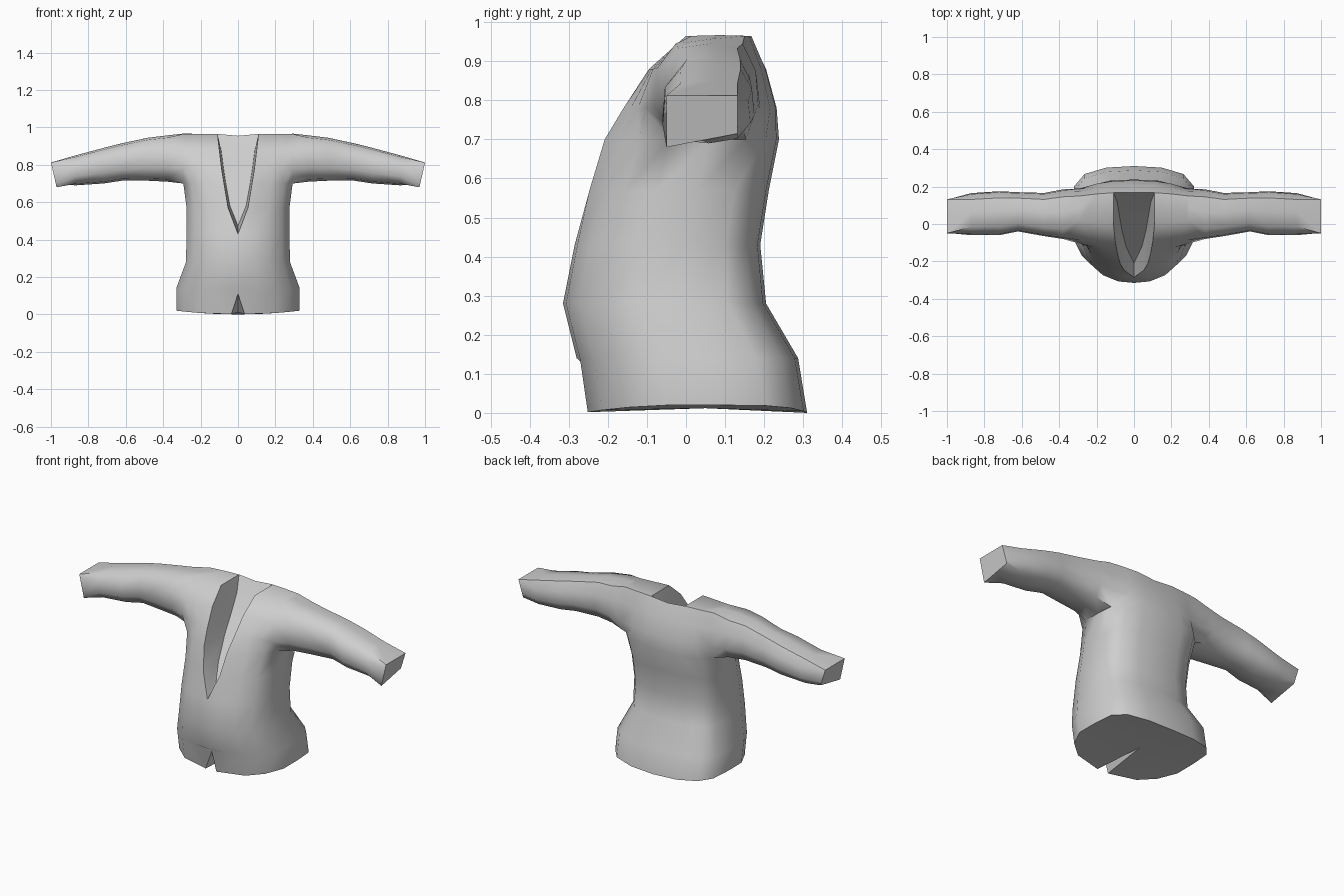
import bpy, bmesh, math

cube = bpy.data.objects.get("Cube")
if cube:
    bpy.data.objects.remove(cube, do_unlink=True)

mat = bpy.data.materials.new("grey cloth")
mat.use_nodes = True
GREY = (0.62, 0.62, 0.62, 1)
mat.diffuse_color = GREY
for node in mat.node_tree.nodes:
    if node.type == 'BSDF_PRINCIPLED':
        node.inputs["Base Color"].default_value = GREY

bm = bmesh.new()


def vert(x, y, z):
    return bm.verts.new((x, y, z))


def face(*vs):
    bm.faces.new(vs)


def lerp(a, b, t):
    return a + (b - a) * t


# Half torso outline from front centre (0) to back centre (9): width, depth
OUTLINE = [(0, -1), (.3, -.97), (.6, -.84), (.85, -.6), (1, -.25),
           (1, .2), (.97, .62), (.8, .85), (.45, .97), (0, 1)]
# Height, front, back, half width, neckline half width
BODY = [(0, -.26, .31, .33, 0), (.14, -.28, .287, .33, 0),
        (.28, -.315, .205, .278, 0), (.43, -.285, .19, .275, 0),
        (.57, -.247, .212, .275, .053), (.70, -.208, .238, .292, .075)]
rings = []
for i, (z, yf, yb, w, neck) in enumerate(BODY):
    ring = {}
    for k, (fx, fy) in enumerate(OUTLINE):
        x, y = w * fx, lerp(yf, yb, (fy + 1) / 2)
        h = z + (.02 * fx * fx if i == 0 else 0)
        if neck and k == 0:
            continue
        if neck and k == 1:
            x, y = neck, yf
        if i == 0 and k == 0:        # notch in the front hem
            y, h = -.245, .11
        if i == 0 and k == 1:
            x = .035
        ring[k] = vert(x, y, h)
    rings.append(ring)

# Chest and shoulder rows: height, neckline x and y, armhole front and back, back
CHEST = [(.78, .088, -.16, -.105, .19, .232), (.88, .10, -.095, -.085, .175, .205),
         (.965, .11, 0, .015, .15, .168)]
ARM_X = .29
for z, nx, ny, af, ab, yb in CHEST:
    ring = {}
    for k in range(1, 5):
        t = (k - 1) / 3
        ring[k] = vert(lerp(nx, ARM_X, t), lerp(ny, af, t), z)
    for k, x, t in ((6, ARM_X, 0), (7, .2, .6), (8, .11, .95), (9, 0, 1)):
        ring[k] = vert(x, lerp(ab, yb, t), z)
    rings.append(ring)
top = rings[-1]
top[5] = vert(ARM_X, .085, .967)
top[9].co.z = .955

# Torso skin
for i in range(8):
    a, b = rings[i], rings[i + 1]
    for k in range(9):
        if i >= 5 and k in (4, 5):
            continue                  # armhole
        if k == 0 and i == 3:
            face(a[0], a[1], b[1])    # point of the neckline
        elif k > 0 or i < 3:
            face(a[k], a[k + 1], b[k + 1], b[k])

# Shoulder top
face(top[3], top[4], top[5], top[6], top[7])
face(top[2], top[3], top[7])
face(top[1], top[2], top[7], top[8])

# Closed hem
hub = vert(0, .05, .012)
for k in range(9):
    face(hub, rings[0][k + 1], rings[0][k])

# Recessed neckline: walls and sloping inner panel
INNER = [(0, -.21, .475), (.043, -.12, .58), (.065, -.03, .70),
         (.077, .04, .78), (.09, .118, .88)]
inner = [vert(*p) for p in INNER]
mid = [inner[0]] + [vert(0, y, z) for x, y, z in INNER[1:]]
rim = [rings[3][0]] + [rings[i][1] for i in range(4, 8)]
for i in range(4):
    face(rim[i], rim[i + 1], inner[i + 1], inner[i])
    if i == 0:
        face(inner[0], inner[1], mid[1])
    else:
        face(inner[i], inner[i + 1], mid[i + 1], mid[i])
face(rim[4], top[1], inner[4])
face(top[1], top[8], inner[4])
face(top[8], top[9], mid[4], inner[4])

# Sleeve, from the armhole to the squared closed cuff
r5, r6, r7 = rings[5:8]
loop = [r5[4], r5[5], r5[6], r6[6], r7[6], top[6], top[5], top[4], r7[4], r6[4]]
SECTION = [(-.62, -.9), (.05, -1), (.7, -.85), (1, -.35), (.95, .35),
           (.7, .9), (.1, 1), (-.6, .9), (-.95, .4), (-1, -.4)]
# x, front, back, bottom, top
SLEEVE = [(.38, -.08, .185, .71, .957), (.48, -.065, .166, .715, .945),
          (.62, -.04, .17, .715, .915), (.72, -.06, .175, .70, .89),
          (.87, -.06, .165, .69, .85), (1, -.05, .132, .68, .812)]
for x, yf, yb, zb, zt in SLEEVE:
    cuff = x == 1
    nxt = []
    for fy, fz in SECTION:
        if cuff:
            fy, fz = (max(-1, min(1, 1.7 * f)) for f in (fy, fz))
        y, z = lerp(yf, yb, (fy + 1) / 2), lerp(zb, zt, (fz + 1) / 2)
        if cuff:
            z += .035 * (fy + 1) / 2 * (1 - fz) / 2
        nxt.append(vert(x - (.03 * (1 - fz) / 2 if cuff else 0), y, z))
    for k in range(10):
        j = (k + 1) % 10
        face(loop[k], loop[j], nxt[j], nxt[k])
    loop = nxt
face(*loop)

# Mirror to the other side
bmesh.ops.mirror(bm, geom=bm.verts[:] + bm.edges[:] + bm.faces[:],
                 axis='X', merge_dist=.0005)
bmesh.ops.remove_doubles(bm, verts=bm.verts[:], dist=.0005)
bmesh.ops.recalc_face_normals(bm, faces=bm.faces[:])

mesh = bpy.data.meshes.new("jacket")
bm.to_mesh(mesh)
bm.free()
mesh.materials.append(mat)
jacket = bpy.data.objects.new("jacket", mesh)
bpy.context.collection.objects.link(jacket)
bpy.ops.object.select_all(action='DESELECT')
jacket.select_set(True)
bpy.context.view_layer.objects.active = jacket
bpy.ops.object.shade_smooth_by_angle(angle=math.radians(50))
